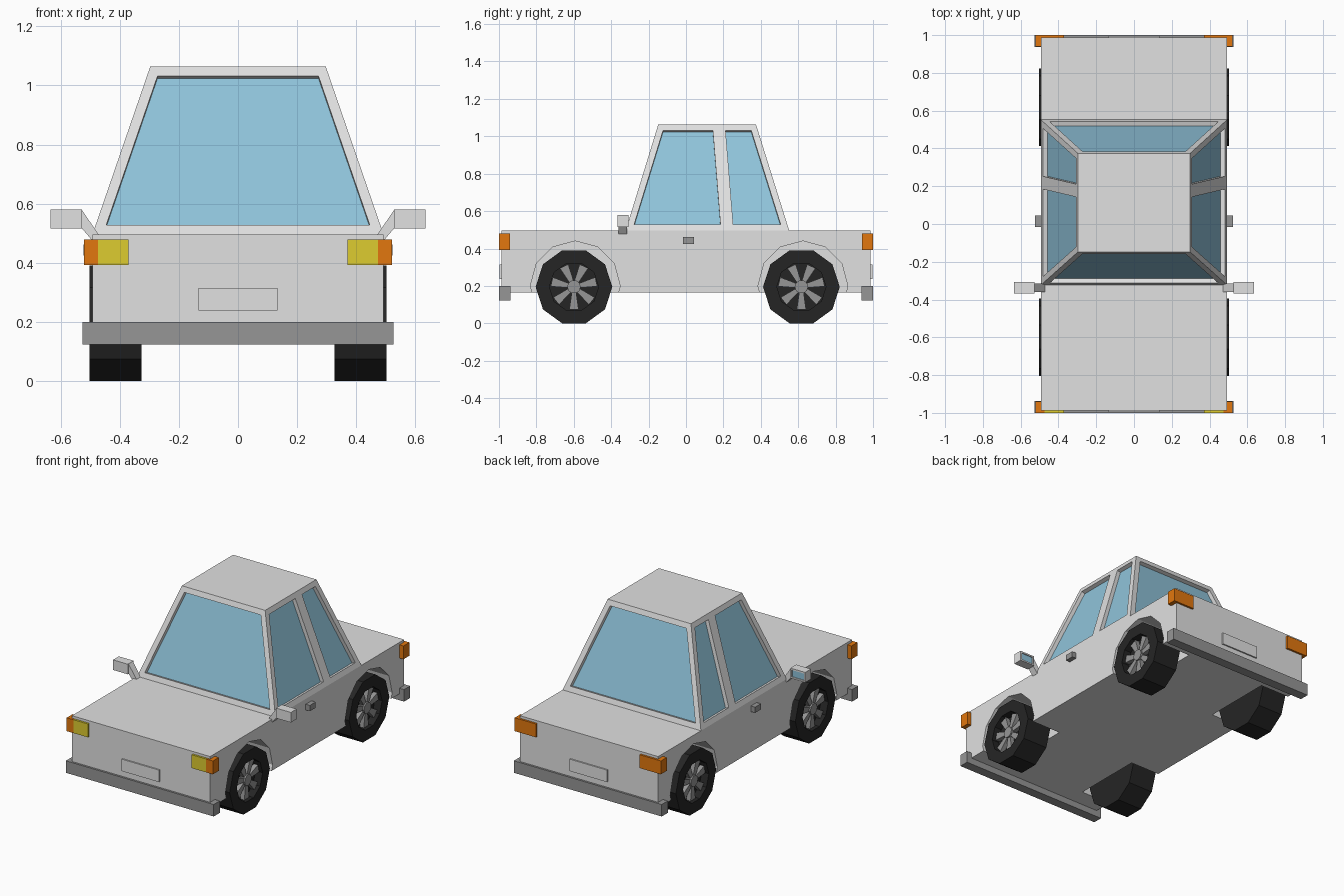
import bpy, bmesh, math
from mathutils import Vector

if "Cube" in bpy.data.objects:
    bpy.data.objects.remove(bpy.data.objects["Cube"])


def material(name, r, g, b):
    lin = [((c / 255 + 0.055) / 1.055) ** 2.4 for c in (r, g, b)]
    m = bpy.data.materials.new(name)
    m.diffuse_color = (*lin, 1)
    m.use_nodes = True
    m.node_tree.nodes["Principled BSDF"].inputs["Base Color"].default_value = m.diffuse_color
    return m


PAINT = material("light grey paint", 225, 225, 225)
TRIM = material("mid grey trim", 150, 150, 150)
RUBBER = material("black rubber", 37, 37, 37)
GLASS = material("blue glass", 144, 196, 219)
ORANGE = material("orange lamp", 226, 119, 14)
YELLOW = material("yellow lamp", 222, 204, 48)


def finish(name, bm, mats, mirror=False):
    bmesh.ops.recalc_face_normals(bm, faces=bm.faces[:])
    me = bpy.data.meshes.new(name)
    bm.to_mesh(me)
    bm.free()
    for m in mats:
        me.materials.append(m)
    ob = bpy.data.objects.new(name, me)
    bpy.context.collection.objects.link(ob)
    if mirror:
        ob.modifiers.new("Mirror", 'MIRROR').use_mirror_merge = False
    return ob


def loft(bm, a, b):
    """Closed solid between two matching loops; returns the end cap on b."""
    va, vb = [bm.verts.new(p) for p in a], [bm.verts.new(p) for p in b]
    n = len(a)
    for i in range(n):
        bm.faces.new((va[i], va[(i + 1) % n], vb[(i + 1) % n], vb[i]))
    bm.faces.new(va[::-1])
    return bm.faces.new(vb)


def rect(x0, x1, y0, y1, z):
    return [(x0, y0, z), (x1, y0, z), (x1, y1, z), (x0, y1, z)]


def box(name, x, y, z, mat, mirror=False):
    bm = bmesh.new()
    loft(bm, rect(*x, *y, z[0]), rect(*x, *y, z[1]))
    return finish(name, bm, [mat], mirror)


def ring(x, cy, cz, r, n):
    return [(x, cy + r * math.cos(math.tau * i / n), cz + r * math.sin(math.tau * i / n))
            for i in range(n)]


def recess(bm, faces, width, depth):
    """Inset faces, push them in and give them material 1."""
    bmesh.ops.inset_individual(bm, faces=faces, thickness=width, use_even_offset=True)
    bmesh.ops.inset_individual(bm, faces=faces, thickness=0, depth=-depth)
    for f in faces:
        f.material_index = 1


# Lower body with four wheel arches cut out
body = box("body", (-0.493, 0.493), (-0.987, 0.987), (0.164, 0.495), PAINT)
bm = bmesh.new()
for cy in (-0.592, 0.625):
    loft(bm, ring(0.285, cy, 0.2, 0.24, 12), ring(0.6, cy, 0.2, 0.24, 12))
cutter = finish("wheel_arch_cutter", bm, [PAINT], True)
cutter.hide_render = True
cutter.display_type = 'WIRE'
cut = body.modifiers.new("Arches", 'BOOLEAN')
cut.operation, cut.solver, cut.object = 'DIFFERENCE', 'EXACT', cutter

# Cabin: tapered block, sides split at the pillar, windows inset
bm = bmesh.new()
lo = [bm.verts.new(p) for p in rect(-0.493, 0.493, -0.323, 0.552, 0.495)]
hi = [bm.verts.new(p) for p in rect(-0.297, 0.297, -0.148, 0.374, 1.064)]
pillar = {s: (bm.verts.new((s * 0.493, 0.221, 0.495)), bm.verts.new((s * 0.297, 0.175, 1.064)))
          for s in (-1, 1)}
(lb, lt), (rb, rt) = pillar[-1], pillar[1]
windows = [bm.faces.new(v) for v in (
    (lo[0], lo[1], hi[1], hi[0]), (lo[2], lo[3], hi[3], hi[2]),
    (lo[1], rb, rt, hi[1]), (rb, lo[2], hi[2], rt),
    (lo[3], lb, lt, hi[3]), (lb, lo[0], hi[0], lt))]
bm.faces.new((hi[0], hi[1], rt, hi[2], hi[3], lt))
bm.faces.new((lo[0], lb, lo[3], lo[2], rb, lo[1]))
bmesh.ops.recalc_face_normals(bm, faces=bm.faces[:])
recess(bm, windows, 0.034, 0.025)
finish("cabin", bm, [PAINT, GLASS])

# Wheels: ten-sided tyre with recessed face, seven spokes and a hub
for end, cy in (("front", -0.599), ("rear", 0.617)):
    cz = 0.195
    bm = bmesh.new()
    cap = loft(bm, ring(0.327, cy, cz, 0.205, 10), ring(0.503, cy, cz, 0.205, 10))
    bmesh.ops.recalc_face_normals(bm, faces=bm.faces[:])
    recess(bm, [cap], 0.07, 0.05)
    for f in bm.faces:
        f.material_index = 0
    finish(end + "_tyres", bm, [RUBBER], True)

    bm = bmesh.new()
    loft(bm, ring(0.45, cy, cz, 0.036, 10), ring(0.492, cy, cz, 0.036, 10))
    for i in range(7):
        a = -math.pi / 2 + math.tau * i / 7
        d, t = Vector((0, math.cos(a), math.sin(a))), Vector((0, -math.sin(a), math.cos(a)))
        c = Vector((0, cy, cz))
        quad = [c + d * r + t * w for r, w in
                ((0.03, -0.012), (0.122, -0.025), (0.122, 0.025), (0.03, 0.012))]
        loft(bm, [p + Vector((0.45, 0, 0)) for p in quad],
             [p + Vector((0.482, 0, 0)) for p in quad])
    finish(end + "_wheel_spokes", bm, [TRIM], True)

# Bumpers and number plates at both ends
for end, s in (("front", -1), ("rear", 1)):
    box(end + "_bumper", (-0.527, 0.527), sorted((s * 0.938, s)), (0.123, 0.2), TRIM)
    box(end + "_plate", (-0.134, 0.134), sorted((s * 0.98, s * 0.996)), (0.238, 0.315), PAINT)

# Corner lamps
LAMP_Z = (0.393, 0.479)
box("front_indicators", (0.473, 0.521), (-1, -0.94), LAMP_Z, ORANGE, True)
box("headlights", (0.37, 0.473), (-1, -0.96), LAMP_Z, YELLOW, True)
box("rear_lamps", (0.37, 0.521), (0.94, 1), LAMP_Z, ORANGE, True)

# Door handles
box("door_handles", (0.48, 0.523), (-0.015, 0.044), (0.424, 0.461), TRIM, True)

# Wing mirrors: head with glass facing back, slanted stalk
bm = bmesh.new()
loft(bm, rect(0.528, 0.634, -0.367, -0.308, 0.515), rect(0.528, 0.634, -0.367, -0.308, 0.58))
bmesh.ops.recalc_face_normals(bm, faces=bm.faces[:])
recess(bm, [f for f in bm.faces if f.normal.y > 0.9], 0.01, 0.006)
finish("mirror_heads", bm, [PAINT, GLASS], True)
bm = bmesh.new()
loft(bm, [(0.47, -0.36, 0.493), (0.495, -0.36, 0.477), (0.495, -0.316, 0.477), (0.47, -0.316, 0.493)],
     [(0.528, -0.36, 0.578), (0.528, -0.36, 0.516), (0.528, -0.316, 0.516), (0.528, -0.316, 0.578)])
finish("mirror_stalks", bm, [PAINT], True)
